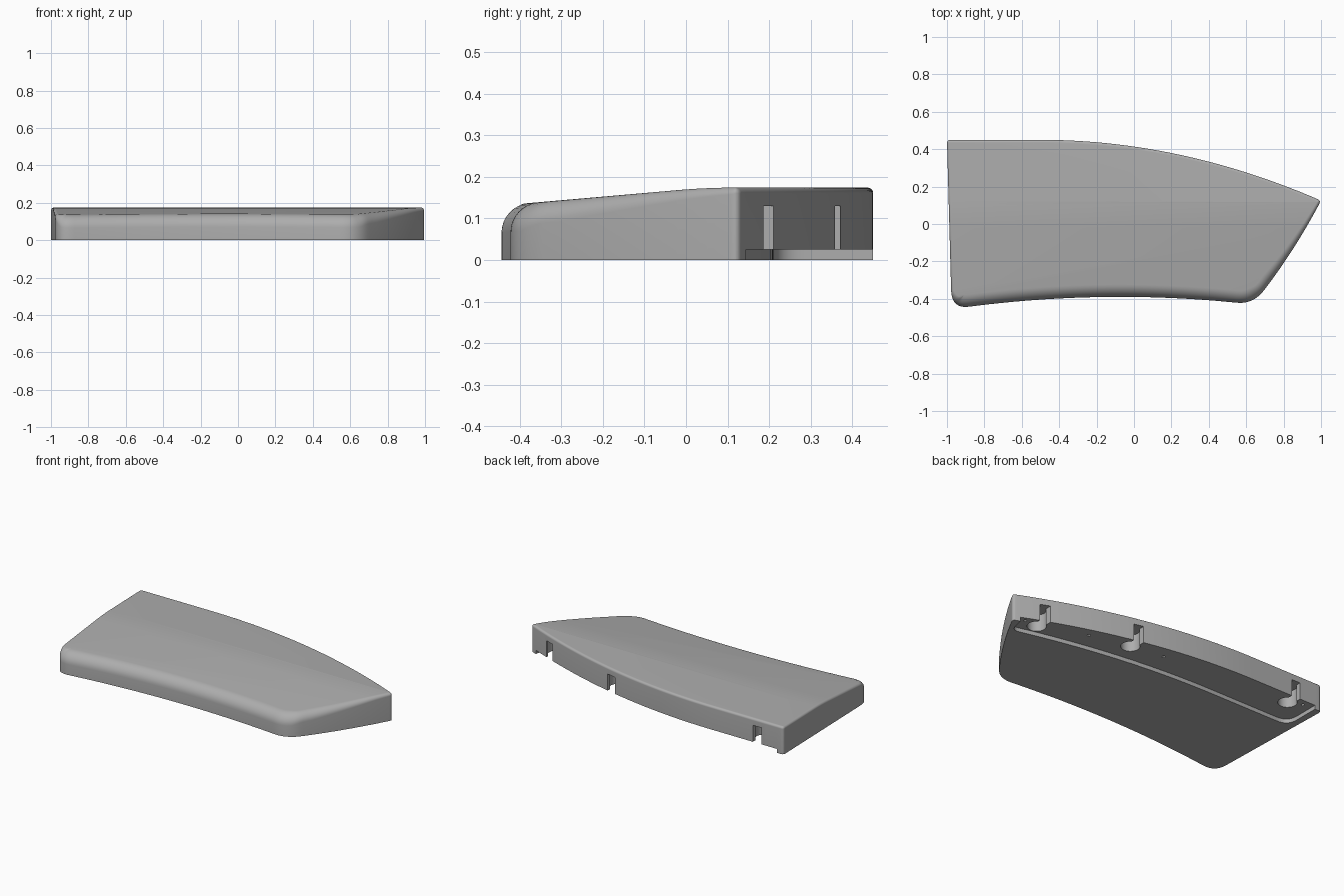
import bpy, bmesh, math
from mathutils import Vector

if "Cube" in bpy.data.objects:
    bpy.data.objects.remove(bpy.data.objects["Cube"], do_unlink=True)

HEIGHT, RECESS, POCKET = 0.174, 0.025, 0.13

grey = bpy.data.materials.new("mid_grey")
grey.use_nodes = True
colour = (0.42, 0.42, 0.42, 1)
grey.diffuse_color = colour
grey.node_tree.nodes["Principled BSDF"].inputs["Base Color"].default_value = colour


def clamp(v):
    return max(0.0, min(1.0, v))


def bezier(a, c, b, n):
    a, b, c = Vector(a), Vector(b), Vector(c)
    return [a * (1 - i / n) ** 2 + c * (2 * i / n * (1 - i / n)) + b * (i / n) ** 2
            for i in range(n + 1)]


def line(a, b):
    return [Vector(a), Vector(b)]


def back_y(x):
    """Rear edge: straight on one side, sweeping forward to the tip."""
    return 0.45 - 0.1444 * max(0, x + 0.5) ** 2


def recess_y(x):
    return 0.21 - 0.1 * max(0, x + 0.4) ** 2


def sweep(func, x0, x1, n):
    xs = [x0 + (x1 - x0) * i / n for i in range(n + 1)]
    return [Vector((x, func(x))) for x in xs]


def trim(edge, d):
    """Shorten the start of a polyline by a distance."""
    pts = list(edge)
    while len(pts) > 2 and (pts[1] - pts[0]).length <= d:
        d -= (pts[1] - pts[0]).length
        pts.pop(0)
    step = pts[1] - pts[0]
    pts[0] = pts[0] + step.normalized() * min(d, step.length * 0.9)
    return pts


def outline(edges, radii):
    """Join edges into a loop; radii[i] rounds the corner ending edge i."""
    cut = []
    for i, e in enumerate(edges):
        e = trim(e, radii[i - 1])
        cut.append(trim(e[::-1], radii[i])[::-1])
    loop = []
    for i, e in enumerate(cut):
        following = cut[(i + 1) % len(cut)]
        loop += e + bezier(e[-1], edges[i][-1], following[0], 10)[1:-1]
    return loop


def make_object(name, bm):
    bmesh.ops.recalc_face_normals(bm, faces=bm.faces)
    mesh = bpy.data.meshes.new(name)
    bm.to_mesh(mesh)
    bm.free()
    mesh.materials.append(grey)
    ob = bpy.data.objects.new(name, mesh)
    bpy.context.collection.objects.link(ob)
    return ob


def loft(rings):
    """Closed solid through a stack of equal-length rings."""
    bm = bmesh.new()
    rows = [[bm.verts.new(p) for p in ring] for ring in rings]
    for low, high in zip(rows, rows[1:]):
        for i in range(len(low)):
            bm.faces.new((low[i - 1], low[i], high[i], high[i - 1]))
    bm.faces.new(rows[0][::-1])
    bm.faces.new(rows[-1])
    return bm


def prism(name, pts, z0, z1):
    return make_object(name, loft([[(p[0], p[1], z) for p in pts] for z in (z0, z1)]))


def circle(x, y, r, n):
    return [(x + r * math.cos(math.tau * i / n), y + r * math.sin(math.tau * i / n))
            for i in range(n)]


# Slab outline: rear, left-hand end, front, tip end
tip, rear = (1, back_y(1)), (-1, 0.45)
front_a, front_b = (-0.975, -0.455), (0.635, -0.43)
loop = outline([sweep(back_y, 1, -1, 48), line(rear, front_a),
                bezier(front_a, (-0.17, -0.338), front_b, 32),
                bezier(front_b, (0.84, -0.18), tip, 24)],
               [0.02, 0.1, 0.09, 0.02])

# Rounded top rim, generous along the front and tight elsewhere
rim = []
for i, p in enumerate(loop):
    t = (loop[(i + 1) % len(loop)] - loop[i - 1]).normalized()
    n = Vector((t.y, -t.x))
    r = 0.014 + 0.051 * clamp(-1.2 * n.y) * clamp((0.15 - p.y) / 0.45)
    rim.append((p, n, r))
rings = [[(p.x, p.y, 0) for p in loop]]
for k in range(9):
    a = math.pi / 2 * k / 8
    ring = []
    for p, n, r in rim:
        q = p - n * r * (1 - math.cos(a))
        ring.append((q.x, q.y, HEIGHT - r * (1 - math.sin(a))))
    rings.append(ring)
bm = loft(rings)

# Bend the top so it falls gently towards the front
BEND, HALF = 0.05, 0.07
for i in range(9):
    y = BEND + HALF * (i / 4 - 1)
    bmesh.ops.bisect_plane(bm, geom=bm.verts[:] + bm.edges[:] + bm.faces[:],
                           plane_co=(0, y, 0), plane_no=(0, 1, 0))
for v in bm.verts:
    if v.co.z > 0.05:
        d = BEND - v.co.y
        drop = max(0, d) if abs(d) > HALF else (d + HALF) ** 2 / (4 * HALF)
        v.co.z -= 0.087 * drop
slab = make_object("slab", bm)

# Underside recess open to the rear
corner_a, corner_b = (-0.955, 0.21), (0.93, recess_y(0.93))
cutters = [prism("recess_cutter", outline(
    [line((0.955, 0.6), (-0.955, 0.6)), line((-0.955, 0.6), corner_a),
     sweep(recess_y, corner_a[0], corner_b[0], 40),
     [Vector(corner_b), Vector((0.955, 0.14)), Vector((0.955, 0.6))]],
    [0.01, 0.08, 0.05, 0.01]), -0.05, RECESS)]

# Three round pockets, each with a slot through the rear wall
for x in (-0.815, 0.27, 0.82):
    y = back_y(x) - 0.075
    cutters.append(prism("pocket_cutter", circle(x, y, 0.055, 32), -0.05, POCKET))
    w = 0.03
    cutters.append(prism("slot_cutter", [(x - w, y), (x + w, y), (x + w, y + 0.2),
                                         (x - w, y + 0.2)], -0.04, POCKET))

# Small screw holes
for x, y in ((-0.9, 0.41), (0.05, 0.32), (0.53, 0.235), (0.91, 0.13)):
    cutters.append(prism("screw_cutter", circle(x, y, 0.01, 12), -0.05, 0.08))

bpy.context.view_layer.objects.active = slab
for c in cutters:
    c.hide_render = True
    mod = slab.modifiers.new("cut", "BOOLEAN")
    mod.operation, mod.solver, mod.object = "DIFFERENCE", "EXACT", c
    bpy.ops.object.modifier_apply(modifier=mod.name)
    bpy.data.objects.remove(c, do_unlink=True)

bpy.ops.object.select_all(action="DESELECT")
slab.select_set(True)
bpy.ops.object.shade_smooth_by_angle(angle=math.radians(30))
